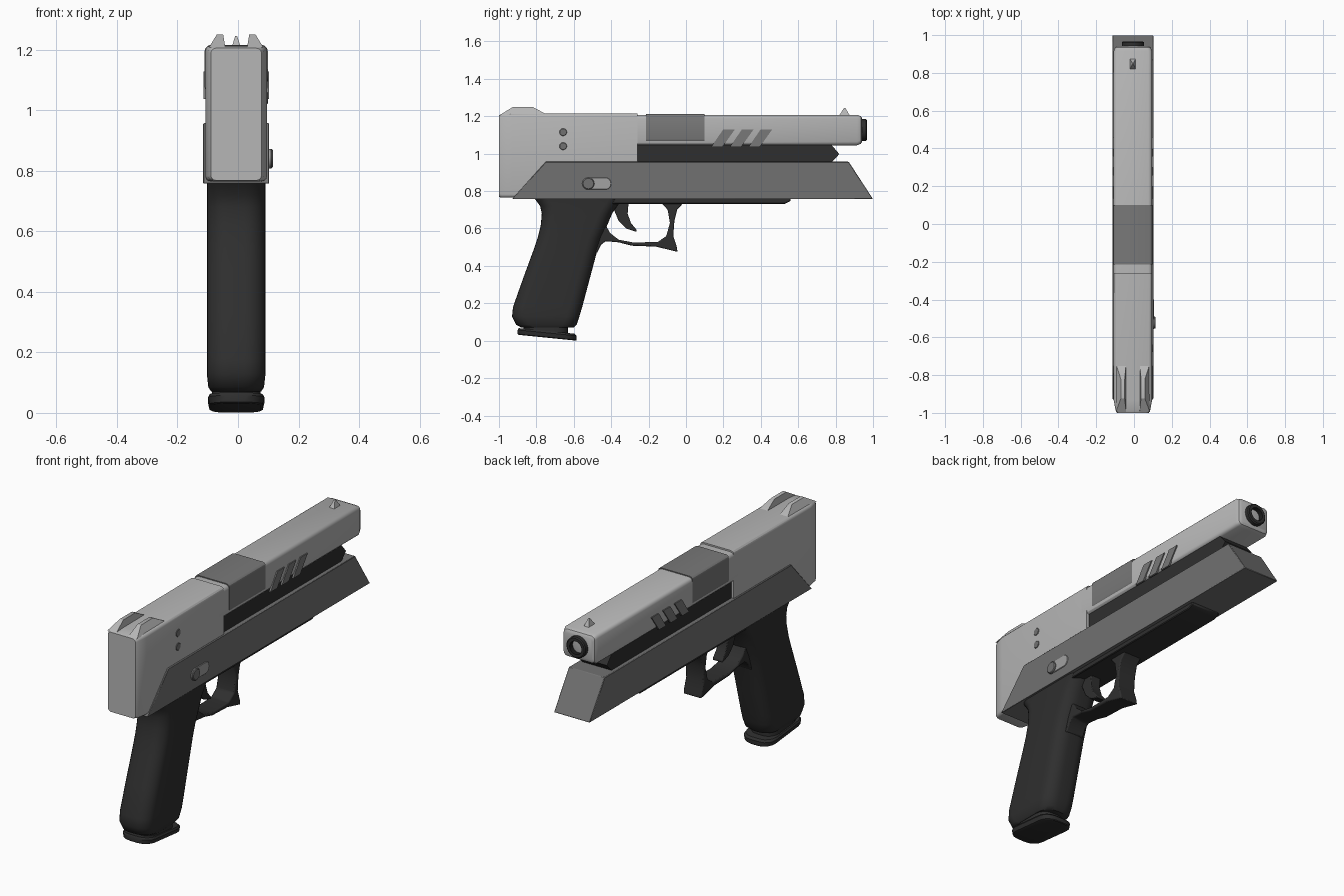
import bpy, bmesh, math
from mathutils import Vector

if "Cube" in bpy.data.objects:
    bpy.data.objects.remove(bpy.data.objects["Cube"])

CX = -0.006  # centre line of the symmetric parts


def mat(name, v):
    m = bpy.data.materials.new(name)
    m.diffuse_color = (v, v, v, 1)
    m.use_nodes = True
    m.node_tree.nodes["Principled BSDF"].inputs["Base Color"].default_value = m.diffuse_color
    return m


SILVER = mat("light grey", 0.47)
GREY = mat("mid grey", 0.165)
PLATE = mat("port grey", 0.19)
BLACK = mat("black polymer", 0.028)
BORE = mat("bore black", 0.012)
BUTTON = mat("lever grey", 0.36)


def finish(name, bm, m, bevel=0, segs=1, angle=30):
    bmesh.ops.recalc_face_normals(bm, faces=bm.faces)
    me = bpy.data.meshes.new(name)
    bm.to_mesh(me)
    bm.free()
    me.materials.append(m)
    ob = bpy.data.objects.new(name, me)
    bpy.context.collection.objects.link(ob)
    bpy.ops.object.select_all(action='DESELECT')
    ob.select_set(True)
    bpy.context.view_layer.objects.active = ob
    bpy.ops.object.shade_smooth_by_angle(angle=math.radians(angle))
    if bevel:
        b = ob.modifiers.new("bevel", 'BEVEL')
        b.width, b.segments, b.limit_method = bevel, segs, 'ANGLE'
    return ob


def prism(name, pts, x0, x1, m, bevel=0, segs=1):
    """Side profile (y, z) extruded from x0 to x1."""
    bm = bmesh.new()
    f = bm.faces.new([bm.verts.new((CX + x0, y, z)) for y, z in pts])
    r = bmesh.ops.extrude_face_region(bm, geom=[f])
    vs = [v for v in r['geom'] if isinstance(v, bmesh.types.BMVert)]
    bmesh.ops.translate(bm, vec=(x1 - x0, 0, 0), verts=vs)
    return finish(name, bm, m, bevel, segs)


def rounded(a0, a1, b0, b1, r, n):
    """Rounded rectangle outline."""
    out = []
    for k, (a, b) in enumerate([(a1 - r, b1 - r), (a0 + r, b1 - r), (a0 + r, b0 + r), (a1 - r, b0 + r)]):
        for i in range(n + 1):
            t = (k + i / n) * math.pi / 2
            out.append((a + r * math.cos(t), b + r * math.sin(t)))
    return out


def loft(name, sections, axis, r, n, m, shear=0, angle=30):
    """Sections (position, half width in x, low, high) along y or z."""
    bm = bmesh.new()
    rings = []
    for p, hw, lo, hi in sections:
        ring = []
        for x, b in rounded(-hw, hw, lo, hi, r, n):
            co = (CX + x, p, b) if axis == 'Y' else (CX + x, b, p - shear * (b + 0.7425))
            ring.append(bm.verts.new(co))
        rings.append(ring)
    for s, t in zip(rings, rings[1:]):
        for i in range(len(s)):
            j = (i + 1) % len(s)
            bm.faces.new((s[i], s[j], t[j], t[i]))
    bm.faces.new(rings[0])
    bm.faces.new(rings[-1])
    return finish(name, bm, m, angle=angle)


def frustum(name, base, top, z0, z1, m):
    """Block with rectangles (x0, x1, y0, y1) at its base and top."""
    bm = bmesh.new()
    for (x0, x1, y0, y1), z in ((base, z0), (top, z1)):
        for x in (x0, x1):
            for y in (y0, y1):
                bm.verts.new((CX + x, y, z))
    bmesh.ops.convex_hull(bm, input=bm.verts)
    return finish(name, bm, m)


def disc(name, y, z, r, x0, x1, m, bevel=0.004):
    pts = [(y + r * math.cos(i * math.pi / 12), z + r * math.sin(i * math.pi / 12)) for i in range(24)]
    return prism(name, pts, x0, x1, m, bevel)


# Slide: deep rear body and slim front half
loft("rear_body", [(-1.0, 0.084, 0.768, 1.205), (-0.985, 0.092, 0.765, 1.21), (-0.93, 0.102, 0.765, 1.213),
                   (-0.26, 0.102, 0.765, 1.216)], 'Y', 0.018, 3, SILVER)
loft("front_slide", [(-0.3, 0.102, 1.045, 1.208), (0.915, 0.102, 1.045, 1.208),
                     (0.935, 0.094, 1.053, 1.2), (0.942, 0.084, 1.063, 1.19)], 'Y', 0.02, 3, SILVER)
loft("port_cover", [(-0.215, 0.1045, 1.06, 1.213), (0.10, 0.1045, 1.06, 1.213)], 'Y', 0.018, 3, PLATE)

# Slanted vents on both sides
for side in (-1, 1):
    for i in range(3):
        y = 0.135 + 0.1 * i
        pts = [(y, 1.037), (y + 0.06, 1.037), (y + 0.125, 1.128), (y + 0.063, 1.128)]
        xs = sorted((side * 0.098, side * 0.108))
        prism("slide_vent", pts, xs[0], xs[1], PLATE)

# Sights
for s in (-1, 1):
    bx, tx = sorted((s * 0.036, s * 0.09)), sorted((s * 0.043, s * 0.064))
    frustum("rear_sight", (*bx, -0.995, -0.74), (*tx, -0.925, -0.82), 1.207, 1.25, SILVER)
frustum("front_sight", (-0.016, 0.016, 0.82, 0.875), (-0.003, 0.003, 0.845, 0.852), 1.205, 1.245, SILVER)

# Muzzle with a recessed bore
bm = bmesh.new()
rings = []
for y, r in ((0.9, 0.058), (0.962, 0.058), (0.967, 0.052), (0.967, 0.036), (0.92, 0.034)):
    rings.append([bm.verts.new((CX + r * math.cos(a * math.pi / 16), y, 1.127 + r * math.sin(a * math.pi / 16)))
                  for a in range(32)])
for s, t in zip(rings, rings[1:]):
    for i in range(32):
        bm.faces.new((s[i], s[(i + 1) % 32], t[(i + 1) % 32], t[i]))
bm.faces.new(rings[0])
bm.faces.new(rings[-1])
muzzle = finish("muzzle", bm, BLACK)
muzzle.data.materials.append(BORE)
for p in muzzle.data.polygons:
    c = p.center
    if math.hypot(c.x - CX, c.z - 1.127) < 0.037 and c.y > 0.91:
        p.material_index = 1

# Black under-slide bar and grey frame
prism("guide_bar", [(-0.3, 0.95), (0.775, 0.95), (0.82, 0.998), (0.775, 1.05), (-0.3, 1.05)], -0.088, 0.088, BLACK)
prism("frame", [(-0.93, 0.757), (-0.75, 0.957), (0.87, 0.957), (1.0, 0.757)], -0.109, 0.109, GREY, 0.003)

# Pins and the sliding lever on the right side
for z in (1.115, 1.04):
    disc("body_pin", -0.657, z, 0.02, 0.09, 0.105, GREY, 0.002)
prism("lever_slot", rounded(-0.555, -0.40, 0.808, 0.872, 0.031, 6), 0.1, 0.113, BUTTON, 0.002)
disc("lever_knob", -0.522, 0.84, 0.032, 0.1, 0.121, GREY)

# Grip
loft("grip", [(0.07, 0.082, -0.88, -0.6), (0.085, 0.092, -0.908, -0.585), (0.13, 0.097, -0.93, -0.57),
              (0.18, 0.097, -0.925, -0.555), (0.33, 0.097, -0.872, -0.515), (0.48, 0.097, -0.817, -0.475),
              (0.55, 0.097, -0.793, -0.452), (0.62, 0.097, -0.776, -0.42), (0.68, 0.097, -0.771, -0.395),
              (0.72, 0.097, -0.78, -0.368), (0.76, 0.097, -0.81, -0.34)], 'Z', 0.07, 6, BLACK, angle=40)
loft("magazine_neck", [(0.035, 0.08, -0.87, -0.63), (0.1, 0.08, -0.87, -0.63)], 'Z', 0.06, 4, BLACK)
loft("magazine_base", [(0.016, 0.08, -0.895, -0.588), (0.02, 0.088, -0.9, -0.585), (0.042, 0.093, -0.9, -0.585),
                       (0.052, 0.088, -0.895, -0.595)], 'Z', 0.06, 4, BLACK, shear=0.1)

# Trigger guard, rail and trigger
guard = [(-0.52, 0.46), (-0.475, 0.47), (-0.455, 0.512), (-0.43, 0.532), (-0.36, 0.526), (-0.29, 0.508),
         (-0.16, 0.503), (-0.045, 0.475), (-0.05, 0.505), (-0.068, 0.56), (-0.062, 0.64), (-0.047, 0.70),
         (-0.02, 0.73), (0.0, 0.76), (-0.15, 0.76), (-0.13, 0.735), (-0.098, 0.70), (-0.086, 0.63),
         (-0.105, 0.56), (-0.15, 0.528), (-0.28, 0.525), (-0.36, 0.54), (-0.405, 0.575), (-0.425, 0.61),
         (-0.52, 0.62)]
prism("trigger_guard", guard, -0.055, 0.055, BLACK, 0.006, 2)
prism("under_rail", [(-0.5, 0.732), (0.53, 0.732), (0.56, 0.748), (0.56, 0.765), (-0.5, 0.765)],
      -0.088, 0.088, BLACK, 0.004)
prism("trigger", [(-0.385, 0.76), (-0.385, 0.7), (-0.36, 0.64), (-0.32, 0.6), (-0.265, 0.582), (-0.265, 0.594),
                  (-0.295, 0.63), (-0.312, 0.68), (-0.305, 0.76)], -0.03, 0.03, BLACK, 0.004, 2)
